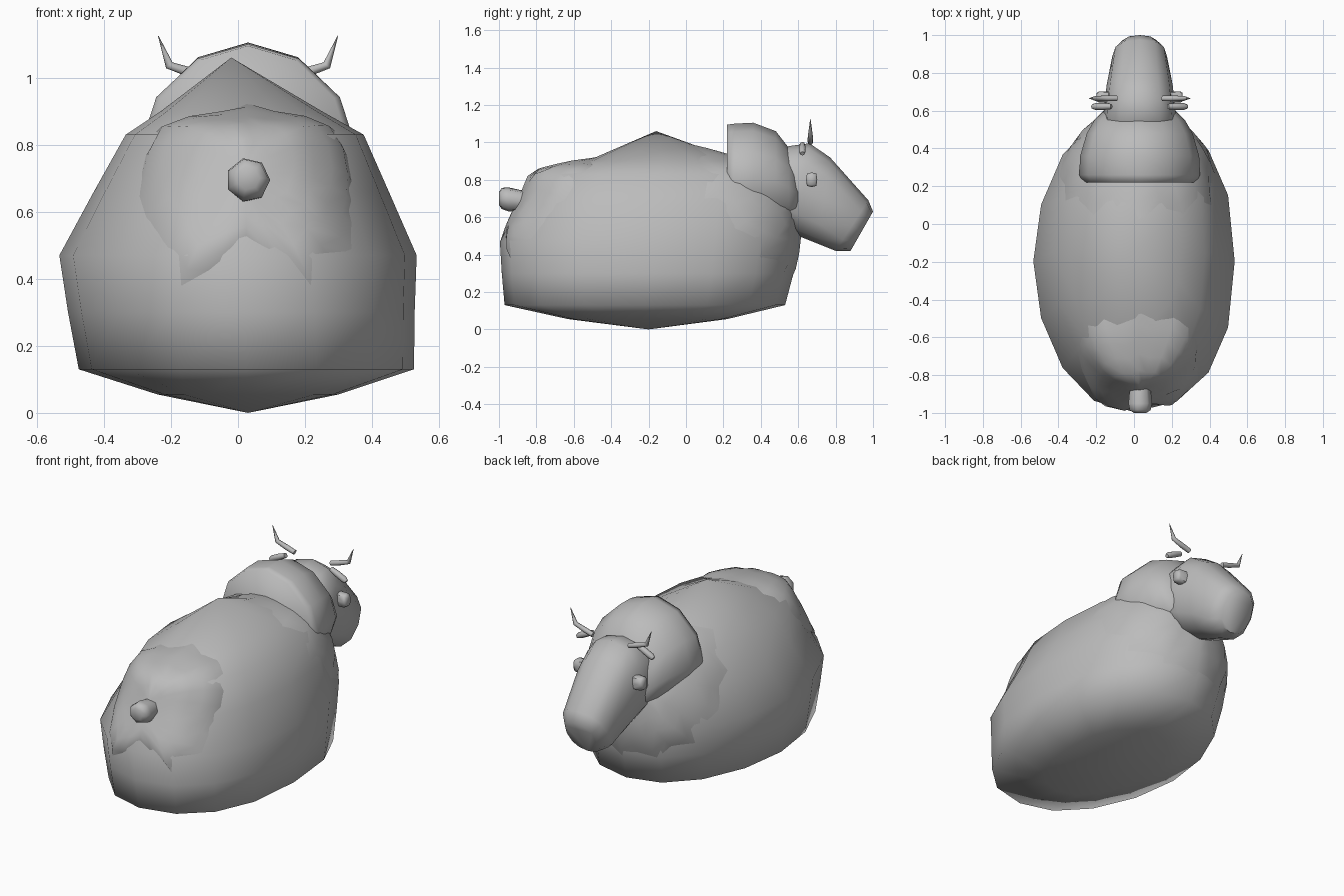
import bpy, bmesh, math
from mathutils import Vector
from mathutils.bvhtree import BVHTree

cube = bpy.data.objects.get("Cube")
if cube:
    bpy.data.objects.remove(cube, do_unlink=True)

grey = bpy.data.materials.new("plain_grey")
grey.use_nodes = True
grey.diffuse_color = (0.5, 0.5, 0.5, 1)
grey.node_tree.nodes["Principled BSDF"].inputs["Base Color"].default_value = (0.5, 0.5, 0.5, 1)

MID = 0.03  # the head, hump and tail sit slightly off centre


def finish(name, bm, angle):
    bmesh.ops.remove_doubles(bm, verts=bm.verts, dist=0.0005)
    bmesh.ops.recalc_face_normals(bm, faces=bm.faces)
    mesh = bpy.data.meshes.new(name)
    bm.to_mesh(mesh)
    bm.free()
    mesh.materials.append(grey)
    obj = bpy.data.objects.new(name, mesh)
    bpy.context.collection.objects.link(obj)
    bpy.ops.object.select_all(action='DESELECT')
    obj.select_set(True)
    bpy.context.view_layer.objects.active = obj
    bpy.ops.object.shade_smooth_by_angle(angle=math.radians(angle))
    return obj


def bridge(bm, rings):
    for a, b in zip(rings, rings[1:]):
        for i in range(len(a)):
            j = (i + 1) % len(a)
            bm.faces.new((a[i], a[j], b[j], b[i]))


def loft(name, sections, sides=10, power=2.0, angle=60, skew=0.0):
    """Skin superellipse sections given as (centre, half axis, half axis);
    skew makes the +x half boxier than the -x half."""
    bm = bmesh.new()
    rings = []
    for c, u, v in sections:
        ring = []
        for i in range(sides):
            t = math.tau * i / sides
            a, b = math.cos(t), math.sin(t)
            p = 2 / (power + skew * a)
            a = math.copysign(abs(a) ** p, a)
            b = math.copysign(abs(b) ** p, b)
            ring.append(bm.verts.new(Vector(c) + Vector(u) * a + Vector(v) * b))
        rings.append(ring)
    bridge(bm, rings)
    bm.faces.new(rings[0])
    bm.faces.new(rings[-1])
    return finish(name, bm, angle)


def tube(name, points, radii, sides=8):
    """Tube along a path that lies in an xz plane."""
    pts = [Vector(p) for p in points]
    sections = []
    for i, (p, r) in enumerate(zip(pts, radii)):
        d = (pts[min(i + 1, len(pts) - 1)] - pts[max(i - 1, 0)]).normalized()
        sections.append((p, (0, r, 0), (-d.z * r, 0, d.x * r)))
    return loft(name, sections, sides)


def patch(name, tree, origin, axis, reach, lift, count=6):
    """Ragged fleece over the body; reach lists its spread around the axis."""
    origin, axis = Vector(origin), Vector(axis).normalized()
    side = Vector((1, 0, 0))
    up = side.cross(axis)
    if up.z < 0:
        up.negate()
    bm = bmesh.new()
    steps = len(reach)

    def drop(direction, part):
        hit = tree.ray_cast(origin, direction)[0]
        height = lift - (lift + 0.006) * part ** 6
        return bm.verts.new(hit + direction * height)

    rings = []
    for k in range(1, count + 1):
        ring = []
        for i, spread in enumerate(reach):
            t = math.tau * i / steps
            ang = math.radians(spread) * k / count
            d = axis * math.cos(ang) + (side * math.cos(t) + up * math.sin(t)) * math.sin(ang)
            ring.append(drop(d, k / count))
        rings.append(ring)
    centre = drop(axis, 0)
    for i in range(steps):
        bm.faces.new((centre, rings[0][i], rings[0][(i + 1) % steps]))
    bridge(bm, rings)
    return finish(name, bm, 80)


# Body: stacked level rings (height, back, front, half width, x centre)
levels = [(0, -0.2, -0.2, 0, 0.03), (0.055, -0.63, 0.22, 0.27, 0.03),
          (0.13, -0.97, 0.53, 0.50, 0.025), (0.30, -0.985, 0.575, 0.517, 0.01),
          (0.47, -0.995, 0.60, 0.533, 0), (0.66, -0.89, 0.59, 0.44, 0.01),
          (0.83, -0.82, 0.50, 0.355, 0.02), (0.90, -0.53, 0.28, 0.24, 0.01),
          (1.06, -0.16, -0.16, 0, -0.02)]
body = loft("body", [((x, (b + f) / 2, z), (w, 0, 0), (0, (f - b) / 2, 0))
                     for z, b, f, w, x in levels], 16, 2.15, 100, 0.2)

# Ragged fleece over the rump and the shoulders
tree = BVHTree.FromObject(body, bpy.context.evaluated_depsgraph_get())
rump = [56, 58, 60, 62, 66, 60, 64, 58, 64, 64, 60, 58,
        54, 50, 46, 48, 54, 42, 30, 36, 54, 50, 56, 54]
patch("rump_fleece", tree, (0.025, -0.5, 0.5), (0, -0.8, 0.5), rump, 0.025)
shoulder = [84, 82, 92, 80, 86, 74, 80, 74, 86, 80, 92, 82,
            84, 76, 82, 70, 74, 66, 70, 66, 74, 70, 82, 76]
patch("shoulder_fleece", tree, (0.025, 0.2, 0.5), (0, 0.75, 0.5), shoulder, 0.022)

# Shoulder hump with a steep rear (y, centre height, half width, half height)
hump = [(0.22, 0.80, 0.30, 0.295), (0.26, 0.80, 0.32, 0.30), (0.36, 0.80, 0.315, 0.305),
        (0.48, 0.79, 0.28, 0.27), (0.55, 0.76, 0.24, 0.21), (0.60, 0.72, 0.19, 0.16)]
loft("hump", [((MID, y, z), (w, 0, 0), (0, 0, h)) for y, z, w, h in hump], 12, 1.85, 120)

# Head: sections from brow line to jaw line (top y, z, bottom y, z, half width)
head = [(0.50, 0.95, 0.50, 0.58, 0.18), (0.55, 0.98, 0.54, 0.54, 0.195),
        (0.66, 0.995, 0.60, 0.50, 0.187), (0.77, 0.92, 0.70, 0.46, 0.175),
        (0.975, 0.69, 0.80, 0.42, 0.145), (1.0, 0.63, 0.88, 0.42, 0.10)]
loft("head", [((MID, (a + c) / 2, (b + d) / 2), (w, 0, 0), (0, (a - c) / 2, (b - d) / 2))
              for a, b, c, d, w in head], 12, 2.4)

# Paired horns, ears and eyes
for s, label in ((1, "left"), (-1, "right")):
    tube(label + "_horn", [(MID + s * x, 0.665, z) for x, z in
                           ((0.12, 1.0), (0.17, 1.015), (0.235, 1.037), (0.268, 1.125))],
         (0.014, 0.015, 0.013, 0.001))
    tube(label + "_ear", [(MID + s * x, 0.622, z) for x, z in
                          ((0.15, 0.99), (0.19, 0.972), (0.235, 0.95), (0.25, 0.94))],
         (0.014, 0.018, 0.018, 0.012))
    loft(label + "_eye", [((MID + s * x, 0.672, 0.8), (0, r, 0), (0, 0, r * 1.3))
                          for x, r in ((0.16, 0.03), (0.215, 0.03), (0.228, 0.022))], 8, 4)

# Stubby tail
loft("tail", [((MID, y, z), (r, 0, 0), (0, 0, r)) for y, z, r in
              ((-0.80, 0.68, 0.05), (-0.87, 0.685, 0.058), (-0.95, 0.695, 0.066),
               (-0.985, 0.70, 0.058), (-1.0, 0.70, 0.035))], 7)
